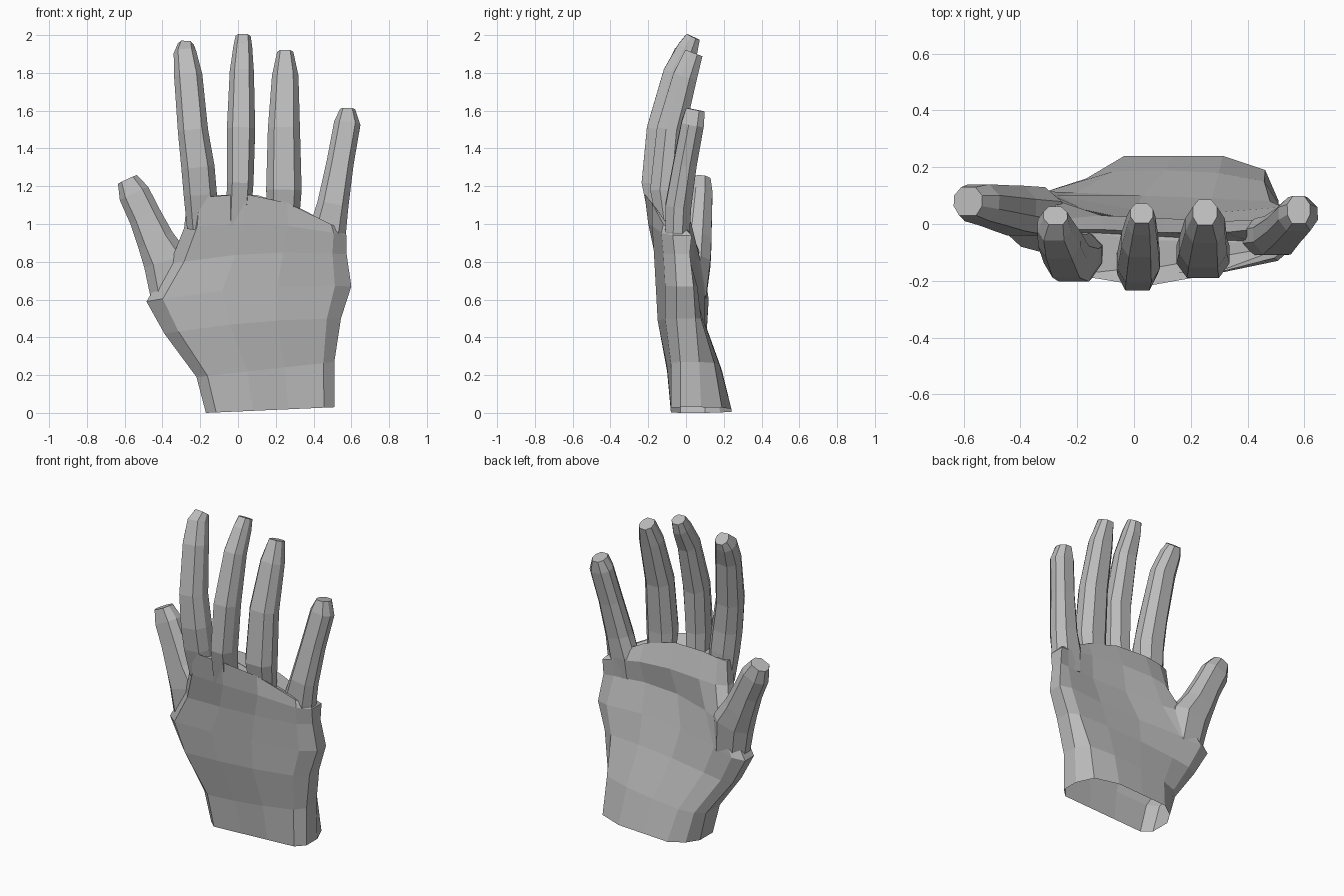
import bpy, bmesh, math
from mathutils import Vector

skin = bpy.data.materials.new("grey_skin")
skin.diffuse_color = (0.5, 0.5, 0.5, 1)


def loft(name, rings):
    """Skin a stack of equal-sized rings into a closed, faceted solid."""
    bm = bmesh.new()
    loops = [[bm.verts.new(p) for p in ring] for ring in rings]
    n = len(loops[0])
    for a, b in zip(loops, loops[1:]):
        for i in range(n):
            j = (i + 1) % n
            bm.faces.new((a[i], a[j], b[j], b[i]))
    bm.faces.new(loops[0])
    bm.faces.new(loops[-1])
    bmesh.ops.recalc_face_normals(bm, faces=bm.faces)
    mesh = bpy.data.meshes.new(name)
    bm.to_mesh(mesh)
    bm.free()
    mesh.materials.append(skin)
    obj = bpy.data.objects.new(name, mesh)
    bpy.context.collection.objects.link(obj)
    return obj


def digit(name, path):
    """Eight-sided finger along (x, y, z, half width, half depth) stations."""
    centres = [Vector(p[:3]) for p in path]
    rings = []
    for i, (x, y, z, w, d) in enumerate(path):
        t = (centres[min(i + 1, len(path) - 1)] - centres[max(i - 1, 0)]).normalized()
        side = Vector((0, 1, 0)).cross(t).normalized()
        depth = t.cross(side)
        profile = [(-1, -.35), (-.6, -1), (.6, -1), (1, -.35),
                   (1, .4), (.5, 1), (-.5, 1), (-1, .4)]
        rings.append([centres[i] + side * u * w + depth * v * d for u, v in profile])
    return loft(name, rings)


# Palm: rows run from wrist to knuckles
# (left x, left z, right x, right z, arch, front y per column, rear y per column)
front_cols = (0, .08, .37, .64, .92, 1)
rear_cols = (0, .07, .2, .45, .71, .93, 1)
rows = [
    (-.17, 0, .51, .03, 0, (-.03, -.08, -.08, -.08, -.08, -.03), (.10, .18, .24, .24, .24, .19, .08)),
    (-.22, .19, .51, .27, 0, (-.03, -.08, -.10, -.10, -.08, -.03), (.11, .16, .185, .19, .18, .15, .07)),
    (-.39, .42, .545, .50, .02, (-.01, -.09, -.14, -.15, -.11, -.05), (.08, .11, .11, .10, .09, .08, .05)),
    (-.485, .59, .60, .67, .03, (0, -.08, -.15, -.16, -.11, -.05), (.09, .12, .10, .05, .04, .06, .04)),
    (-.36, .79, .575, .84, .03, (-.02, -.11, -.165, -.17, -.12, -.06), (.07, .09, .05, 0, -.01, .01, .02)),
    (-.285, .98, .575, .94, .04, (-.08, -.16, -.20, -.18, -.13, -.07), (-.02, .02, .03, .02, .01, .02, .03)),
    (-.27, 1.13, .56, .96, .10, (-.10, -.18, -.22, -.18, -.12, -.07), (-.03, -.02, -.02, -.03, -.03, -.01, .01)),
]
rings = []
for xl, zl, xr, zr, arch, front, rear in rows:
    def point(t, y):
        return (xl + (xr - xl) * t, y, zl + (zr - zl) * t + arch * math.sin(math.pi * t))
    rings.append([point(t, y) for t, y in zip(front_cols, front)] +
                 [point(t, y) for t, y in reversed(list(zip(rear_cols, rear)))])
hand = loft("hand", rings)

# Fingers and thumb, each rooted inside the palm
digits = {
    "index_finger": [(-.19, -.09, .98, .08, .06), (-.2, -.11, 1.16, .088, .08),
                     (-.212, -.12, 1.3, .088, .083), (-.238, -.11, 1.49, .08, .08),
                     (-.263, -.055, 1.78, .075, .068), (-.28, -.005, 1.9, .06, .06),
                     (-.277, .03, 1.945, .042, .04)],
    "middle_finger": [(0, -.12, 1.0, .065, .07), (.012, -.15, 1.22, .07, .085),
                      (.016, -.13, 1.5, .075, .078), (.02, -.055, 1.8, .064, .065),
                      (.025, .01, 1.93, .05, .055), (.027, .038, 1.99, .04, .038)],
    "ring_finger": [(.24, -.09, .98, .08, .06), (.243, -.11, 1.18, .094, .08),
                    (.243, -.08, 1.5, .085, .075), (.25, -.005, 1.78, .07, .064),
                    (.25, .042, 1.905, .043, .048)],
    "little_finger": [(.46, -.045, .84, .085, .05), (.475, -.045, .97, .098, .065),
                      (.502, -.04, 1.1, .083, .068), (.54, -.005, 1.32, .072, .062),
                      (.578, .035, 1.53, .07, .06), (.58, .05, 1.605, .04, .05)],
    "thumb": [(-.34, .03, .56, .11, .07), (-.375, .045, .8, .125, .085),
              (-.435, .055, .91, .1, .08), (-.49, .065, 1.035, .087, .072),
              (-.55, .075, 1.16, .083, .065), (-.585, .08, 1.235, .055, .05)],
}

# Fuse every digit into one continuous skin
for name, path in digits.items():
    part = digit(name, path)
    mod = hand.modifiers.new(name, "BOOLEAN")
    mod.operation, mod.solver, mod.object = "UNION", "EXACT", part
    bpy.context.view_layer.objects.active = hand
    bpy.ops.object.modifier_apply(modifier=mod.name)
    bpy.data.objects.remove(part)

# Open wrist: drop the bottom cap
bm = bmesh.new()
bm.from_mesh(hand.data)
cap = [f for f in bm.faces if all(v.co.z < .05 for v in f.verts)]
bmesh.ops.delete(bm, geom=cap, context="FACES")
bm.to_mesh(hand.data)
bm.free()
